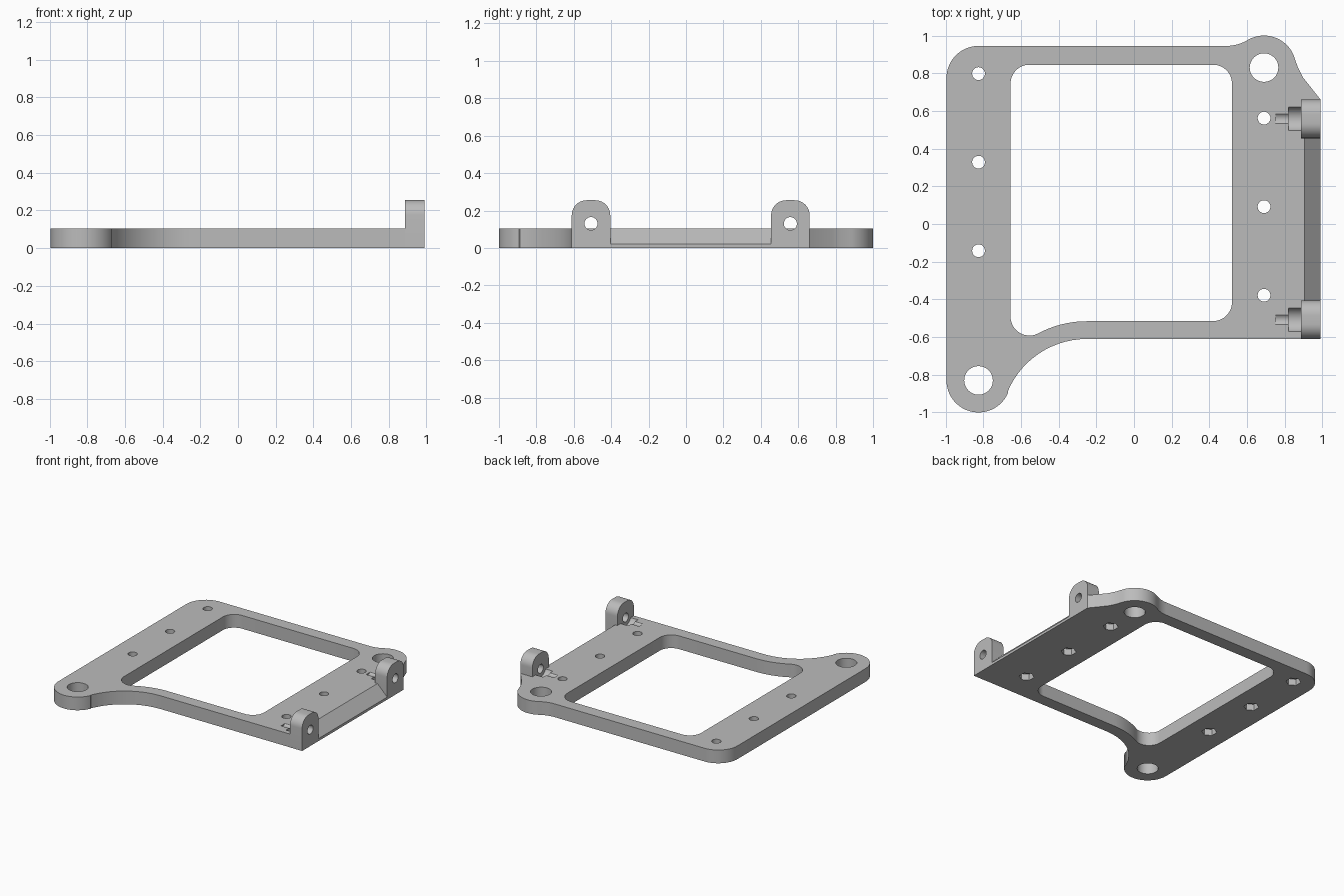
import bpy, bmesh
from math import radians, cos, sin, pi
from mathutils import Vector

if "Cube" in bpy.data.objects:
    bpy.data.objects.remove(bpy.data.objects["Cube"])

grey = bpy.data.materials.new("machined grey")
grey.use_nodes = True
colour = (0.5, 0.5, 0.5, 1)
grey.diffuse_color = colour
grey.node_tree.nodes["Principled BSDF"].inputs["Base Color"].default_value = colour


def arc(cx, cy, r, a, b, n=14):
    """Points on an arc from angle a to b in degrees."""
    return [(cx + r * cos(radians(a + (b - a) * i / n)),
             cy + r * sin(radians(a + (b - a) * i / n))) for i in range(n + 1)]


def polygon(cx, cy, r, sides=32, turn=0):
    return arc(cx, cy, r, turn, turn + 360, sides)[:-1]


def prism(name, pts, lo, hi, axis="z"):
    """Extrude a 2D profile along an axis (profile planes: z=xy, x=yz, y=xz)."""
    place = {"z": lambda u, v, w: (u, v, w),
             "x": lambda u, v, w: (w, u, v),
             "y": lambda u, v, w: (u, w, v)}[axis]
    bm = bmesh.new()
    face = bm.faces.new([bm.verts.new(place(u, v, lo)) for u, v in pts])
    out = bmesh.ops.extrude_face_region(bm, geom=[face])
    moved = [g for g in out["geom"] if isinstance(g, bmesh.types.BMVert)]
    bmesh.ops.translate(bm, verts=moved, vec=Vector(place(0, 0, hi - lo)))
    bmesh.ops.recalc_face_normals(bm, faces=bm.faces)
    mesh = bpy.data.meshes.new(name)
    bm.to_mesh(mesh)
    bm.free()
    mesh.materials.append(grey)
    obj = bpy.data.objects.new(name, mesh)
    bpy.context.scene.collection.objects.link(obj)
    return obj


def combine(target, tool, operation="DIFFERENCE"):
    mod = target.modifiers.new("combine", "BOOLEAN")
    mod.operation, mod.solver, mod.object = operation, "EXACT", tool
    graph = bpy.context.evaluated_depsgraph_get()
    mesh = bpy.data.meshes.new_from_object(target.evaluated_get(graph))
    target.modifiers.clear()
    target.data = mesh
    bpy.data.objects.remove(tool)


TOP = 0.105
LEFT, RIGHT = -0.825, 0.69     # columns of holes
EAR = 0.83                     # distance of the ear holes in y

# Plate outline, counter-clockwise from the front left ear
outline = arc(LEFT, -EAR, 0.17, 180, 338, 24)
outline += arc(-0.25, -1.066, 0.456, 157, 90)
outline += [(0.99, -0.61), (0.99, 0.66), (0.895, 0.78), (0.87, 0.83)]
outline += arc(RIGHT, EAR, 0.17, 15, 120.8, 18)
outline += arc(0.49, 1.166, 0.221, -59, -90, 6)
outline += arc(LEFT, 0.775, 0.17, 90, 180)
frame = prism("mounting_frame", outline, 0, TOP)

# Central window that follows the swept front edge
window = arc(-0.555, -0.492, 0.1, 180, 297)
window += arc(-0.25, -1.066, 0.55, 118, 90)
window += arc(0.42, -0.415, 0.1, 270, 360)
window += arc(0.42, 0.745, 0.1, 0, 90)
window += arc(-0.555, 0.745, 0.1, 90, 180)
combine(frame, prism("window_cutter", window, -0.1, 0.3))

# Sloped edge between the lugs
slope = [(0.905, TOP), (0.99, 0.02), (1.1, 0.02), (1.1, 0.2), (0.905, 0.2)]
combine(frame, prism("slope_cutter", slope, -0.405, 0.455, "y"))

# Ear holes
for x, y in ((LEFT, -EAR), (RIGHT, EAR)):
    combine(frame, prism("ear_hole", polygon(x, y, 0.076), -0.1, 0.3))

# Screw holes with hexagonal nut pockets underneath
for x, first in ((LEFT, -0.142), (RIGHT, -0.378)):
    for i in range(3):
        y = first + 0.47 * i
        combine(frame, prism("screw_hole", polygon(x, y, 0.034, 24), -0.1, 0.3))
        combine(frame, prism("nut_pocket", polygon(x, y, 0.055, 6, 30), -0.1, 0.05))

# Hinge lugs with a cross bore and a head recess in the plate
for y in (-0.508, 0.558):
    w, r, h = 0.103, 0.08, 0.255
    profile = [(y - w, 0), (y + w, 0)]
    profile += arc(y + w - r, h - r, r, 0, 90, 10)
    profile += arc(y - w + r, h - r, r, 90, 180, 10)
    combine(frame, prism("lug", profile, 0.885, 0.99, "x"), "UNION")
    combine(frame, prism("bore", polygon(y, 0.13, 0.035, 24), 0.75, 1.1, "x"))
    combine(frame, prism("recess", polygon(y, 0.13, 0.067), 0.82, 0.885, "x"))

bpy.ops.object.select_all(action="DESELECT")
frame.select_set(True)
bpy.context.view_layer.objects.active = frame
bpy.ops.object.shade_smooth_by_angle(angle=radians(30))
